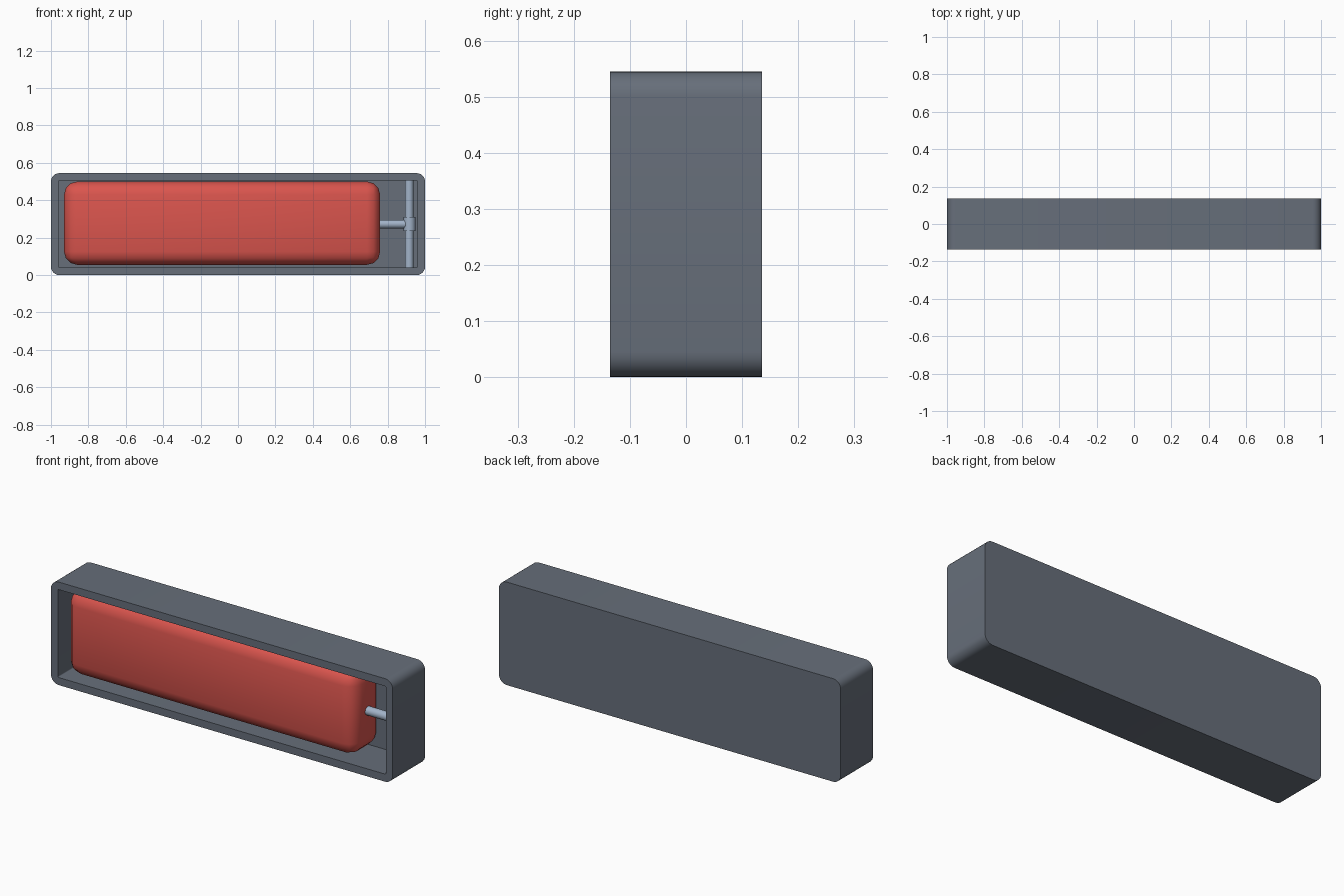
import bpy, bmesh, math
from mathutils import Matrix

if "Cube" in bpy.data.objects:
    bpy.data.objects.remove(bpy.data.objects["Cube"])


def material(name, rgb):
    m = bpy.data.materials.new(name)
    m.diffuse_color = (*rgb, 1)
    m.use_nodes = True
    m.node_tree.nodes["Principled BSDF"].inputs["Base Color"].default_value = m.diffuse_color
    return m


GREY = material("slate_grey", (0.135, 0.158, 0.195))
RED = material("warm_red", (0.70, 0.09, 0.075))
STEEL = material("pale_steel", (0.36, 0.45, 0.58))


def finish(bm, name, mat, angle=35):
    bmesh.ops.recalc_face_normals(bm, faces=bm.faces)
    me = bpy.data.meshes.new(name)
    bm.to_mesh(me)
    bm.free()
    ob = bpy.data.objects.new(name, me)
    bpy.context.collection.objects.link(ob)
    me.materials.append(mat)
    bpy.ops.object.select_all(action='DESELECT')
    ob.select_set(True)
    bpy.context.view_layer.objects.active = ob
    bpy.ops.object.shade_smooth_by_angle(angle=math.radians(angle))
    return ob


def box(lo, hi):
    bm = bmesh.new()
    bmesh.ops.create_cube(bm, size=1)
    for v in bm.verts:
        v.co = [(a + b) / 2 + c * (b - a) for a, b, c in zip(lo, hi, v.co)]
    return bm


def rod(name, centre, radius, length, axis):
    rot = Matrix.Rotation(math.pi / 2, 4, 'Y') if axis == 'X' else Matrix()
    bm = bmesh.new()
    bmesh.ops.create_cone(bm, cap_ends=True, segments=24, radius1=radius, radius2=radius,
                          depth=length, matrix=Matrix.Translation(centre) @ rot)
    return finish(bm, name, STEEL)


# Housing: long box with rounded corners in front view, hollowed from the front
bm = box((-1, -0.135, 0), (1, 0.135, 0.545))
edges = [e for e in bm.edges if abs(e.verts[0].co.y - e.verts[1].co.y) > 0.1]
bmesh.ops.bevel(bm, geom=edges, offset=0.045, segments=6, profile=0.5, affect='EDGES')
front = min(bm.faces, key=lambda f: f.calc_center_median().y)
# Opening: inset the front, square the inner loop, then push the cavity in
bmesh.ops.inset_region(bm, faces=[front], thickness=0.04, use_even_offset=True)
inner = bmesh.ops.extrude_discrete_faces(bm, faces=[front])["faces"][0]
bmesh.ops.translate(bm, verts=inner.verts, vec=(0, 0.23, 0))
finish(bm, "housing", GREY)

# Padded paddle resting against the back of the recess
bm = box((-0.93, -0.118, 0.055), (0.76, 0.118, 0.5))
bmesh.ops.bevel(bm, geom=bm.edges[:], offset=0.07, segments=3, profile=0.5, affect='EDGES')
finish(bm, "paddle", RED)

# Upright pin, sleeve around it and the arm joining it to the paddle
rod("upright_pin", (0.915, 0, 0.2725), 0.023, 0.475, 'Z')
rod("pin_sleeve", (0.917, 0, 0.2725), 0.031, 0.075, 'Z')
rod("paddle_arm", (0.82, 0, 0.2725), 0.023, 0.19, 'X')
